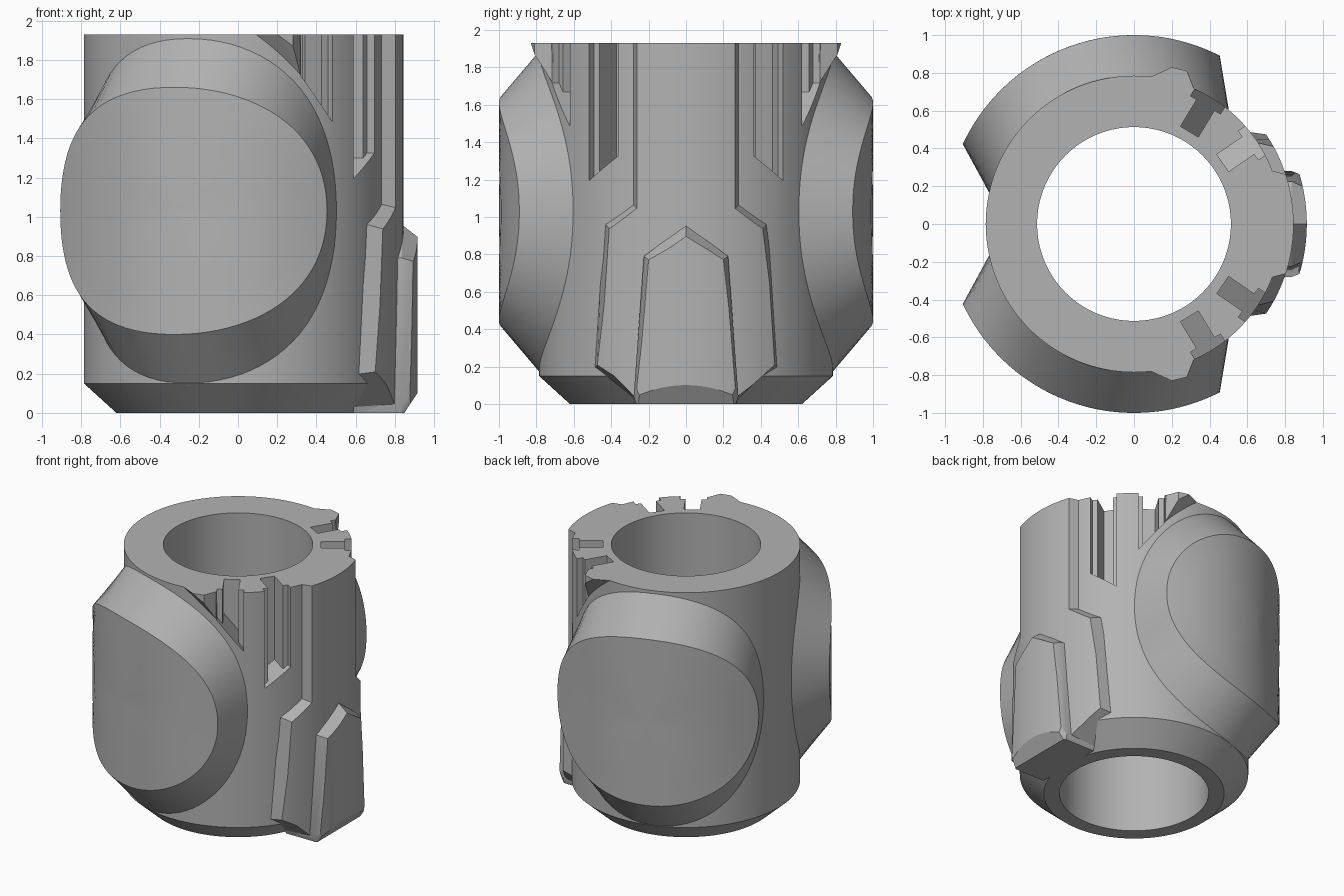
import bpy
import bmesh
from math import sin, cos, pi, radians, copysign

HEIGHT, OUTER, BORE = 1.93, 0.785, 0.513

default = bpy.data.objects.get("Cube")
if default:
    bpy.data.objects.remove(default, do_unlink=True)

grey = bpy.data.materials.new("plain_grey")
grey.use_nodes = True
tone = (0.45, 0.45, 0.45, 1)
grey.diffuse_color = tone
grey.node_tree.nodes["Principled BSDF"].inputs["Base Color"].default_value = tone


def make_object(name, bm):
    bmesh.ops.recalc_face_normals(bm, faces=bm.faces[:])
    mesh = bpy.data.meshes.new(name)
    bm.to_mesh(mesh)
    bm.free()
    mesh.materials.append(grey)
    obj = bpy.data.objects.new(name, mesh)
    bpy.context.collection.objects.link(obj)
    return obj


def loft(name, loops, wrap=False):
    """Skin matching loops of points; cap the ends or wrap round."""
    bm = bmesh.new()
    rows = [[bm.verts.new(p) for p in loop] for loop in loops]
    n = len(rows[0])
    pairs = list(zip(rows, rows[1:]))
    if wrap:
        pairs.append((rows[-1], rows[0]))
    else:
        bm.faces.new(rows[0])
        bm.faces.new(rows[-1])
    for a, b in pairs:
        for i in range(n):
            j = (i + 1) % n
            bm.faces.new((a[i], a[j], b[j], b[i]))
    return make_object(name, bm)


def boolean(obj, tool, operation):
    """Apply a boolean and throw the tool away."""
    mod = obj.modifiers.new("cut", "BOOLEAN")
    mod.object, mod.operation, mod.solver = tool, operation, "EXACT"
    bpy.context.view_layer.objects.active = obj
    bpy.ops.object.modifier_apply(modifier=mod.name)
    bpy.data.objects.remove(tool, do_unlink=True)


def cylinder_tool(radius):
    bpy.ops.mesh.primitive_cylinder_add(
        vertices=128, radius=radius, depth=HEIGHT, location=(0, 0, HEIGHT / 2))
    tool = bpy.context.object
    tool.hide_render = True
    return tool


# Tube with a chamfered foot
profile = [(BORE, 0), (0.62, 0), (OUTER, 0.15), (OUTER, HEIGHT), (BORE, HEIGHT)]
STEPS = 128
body = loft("tube_body", [[(r * cos(2 * pi * i / STEPS), r * sin(2 * pi * i / STEPS), z)
                           for r, z in profile] for i in range(STEPS)], wrap=True)


# Stepped slots with slanting floors, cut down from the rim
def slot_tool(angle, side, floor, slope):
    half = [(0.055, 0.57), (0.055, 0.735), (0.093, 0.735), (0.093, 0.95)]
    outline = half + [(-t, r) for t, r in reversed(half)]
    a = radians(angle)

    def place(t, r, z):
        return (r * cos(a) - t * sin(a), side * (r * sin(a) + t * cos(a)), z)

    tool = loft("slot_cutter", [[place(t, r, floor + slope * t) for t, r in outline],
                                [place(t, r, 2.2) for t, r in outline]])
    tool.hide_render = True
    return tool


for side in (1, -1):
    boolean(body, slot_tool(59, side, 1.6, 1.25), "DIFFERENCE")
    boolean(body, slot_tool(34.5, side, 1.26, -0.7), "DIFFERENCE")
parts = [body]


# Round bosses wrapped about the tube
def boss_loop(side, radius, half_angle, half_height, scale=1.0, count=96):
    loop = []
    for i in range(count):
        t = 2 * pi * i / count
        u = copysign(abs(cos(t)) ** 0.95, cos(t)) * scale
        v = copysign(abs(sin(t)) ** 0.95, sin(t)) * scale
        a = side * radians(109 + half_angle * u)
        loop.append((radius * cos(a), radius * sin(a), 1.03 + half_height * v))
    return loop


scales = [0.04, 0.2, 0.4, 0.6, 0.8, 1.0]
for side, label in ((1, "back"), (-1, "front")):
    inside = [boss_loop(side, 0.65, 59, 0.87, s) for s in scales]
    rim = [boss_loop(side, 0.775, 59.6, 0.89)]
    face = [boss_loop(side, 1.0, 46, 0.63, s) for s in reversed(scales)]
    parts.append(loft(label + "_boss", inside + rim + face))


# Side panels: mirrored tapering outlines trimmed to a cylinder
def panel(name, radius, sections):
    loops = []
    for x, half in sections:
        outline = half + [(-y, z) for y, z in reversed(half) if y > 0]
        loops.append([(x, y, z) for y, z in outline])
    obj = loft(name, loops)
    boolean(obj, cylinder_tool(radius), "INTERSECT")
    parts.append(obj)


panel("tall_side_panel", 0.845, [
    (0.59, [(0.32, 2), (0.32, 1.1), (0.445, 0.98), (0.49, 0.195), (0.28, 0.03), (0.26, -0.02)]),
    (0.87, [(0.245, 2), (0.245, 1.03), (0.38, 0.9), (0.45, 0.23), (0.28, 0.05), (0.26, -0.02)])])
base = [(0, 0.96), (0.225, 0.79), (0.28, 0.04), (0.26, -0.02)]
tip = [(0, 0.87), (0.175, 0.755), (0.235, 0.16), (0.23, 0.155)]
panel("pointed_side_panel", 0.915, [(0.6, base), (0.835, base), (0.95, tip)])

# Wedge ribs hanging from the rim beside the slots
for side, label in ((1, "back"), (-1, "front")):
    bm = bmesh.new()
    for x, y, z in [(0.08, 0.775, HEIGHT), (0.32, 0.71, HEIGHT), (0.32, 0.715, 1.72),
                    (0.2, 0.83, HEIGHT), (0.28, 0.81, HEIGHT), (0.28, 0.81, 1.87),
                    (0.1, 0.7, HEIGHT), (0.3, 0.68, 1.75)]:
        bm.verts.new((x, side * y, z))
    bmesh.ops.convex_hull(bm, input=bm.verts[:])
    parts.append(make_object(label + "_wedge_rib", bm))

# Smooth the round walls and keep the edges crisp
bpy.ops.object.select_all(action="DESELECT")
for obj in parts:
    obj.select_set(True)
bpy.context.view_layer.objects.active = body
bpy.ops.object.shade_smooth_by_angle(angle=radians(25))
